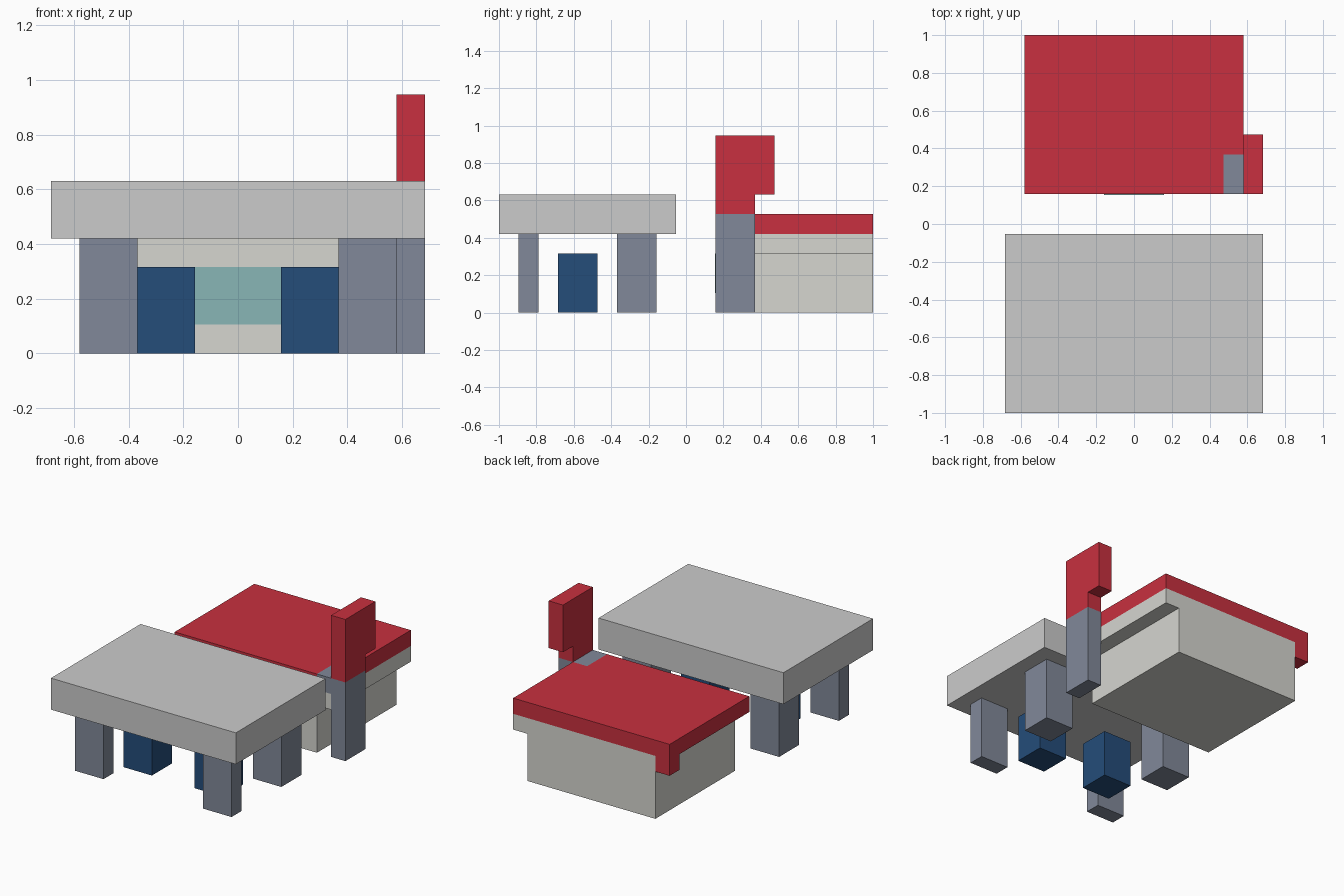
import bpy, bmesh
from mathutils import Vector

if "Cube" in bpy.data.objects:
    bpy.data.objects.remove(bpy.data.objects["Cube"])

U = 2 / 19  # every part sits on a grid of 19 steps over the longest side


def material(name, rgb):
    m = bpy.data.materials.new(name)
    m.diffuse_color = (*rgb, 1)
    m.use_nodes = True
    m.node_tree.nodes["Principled BSDF"].inputs["Base Color"].default_value = m.diffuse_color
    return m


RED = material("red", (0.58, 0.03, 0.05))
CREAM = material("cream", (0.67, 0.67, 0.63))
SLATE = material("slate", (0.22, 0.25, 0.32))
BLUE = material("blue", (0.018, 0.074, 0.195))
TEAL = material("teal", (0.25, 0.47, 0.47))


def prism(name, axis, lo, hi, profile, mat=None):
    """Extrude a profile along an axis; the profile holds the other two coordinates in order."""
    bm = bmesh.new()
    verts = []
    for p in profile:
        c = list(p)
        c.insert("xyz".index(axis), lo)
        verts.append(bm.verts.new(Vector(c) * U))
    face = bm.faces.new(verts)
    step = Vector([float(a == axis) for a in "xyz"]) * (hi - lo) * U
    out = bmesh.ops.extrude_face_region(bm, geom=[face])["geom"]
    bmesh.ops.translate(bm, vec=step, verts=[g for g in out if isinstance(g, bmesh.types.BMVert)])
    bmesh.ops.recalc_face_normals(bm, faces=bm.faces)
    mesh = bpy.data.meshes.new(name)
    bm.to_mesh(mesh)
    bm.free()
    if mat:
        mesh.materials.append(mat)
    obj = bpy.data.objects.new(name, mesh)
    bpy.context.collection.objects.link(obj)
    return obj


def box(name, x, y, z, mat=None):
    return prism(name, "z", z[0], z[1], [(x[0], y[0]), (x[1], y[0]), (x[1], y[1]), (x[0], y[1])], mat)


# Table top, with legs and stools on both sides
box("table_top", (-6.5, 6.5), (-9.5, -0.5), (4, 6))
for side, s in (("left", -1), ("right", 1)):
    outer = sorted((3.5 * s, 5.5 * s))
    inner = sorted((1.5 * s, 3.5 * s))
    box(f"front_leg_{side}", outer, (-8.5, -7.5), (0, 4), SLATE)
    box(f"back_leg_{side}", outer, (-3.5, -1.5), (0, 4), SLATE)
    box(f"stool_{side}", inner, (-6.5, -4.5), (0, 3), BLUE)

# Base block with a ledge on the right, and its front panel
prism("base", "y", 1.5, 9.5,
      [(-4.5, 0), (4.5, 0), (4.5, 3), (5.5, 3), (5.5, 4), (-4.5, 4)], CREAM)
box("front_panel", (-1.5, 1.5), (1.47, 1.6), (1, 3), TEAL)

# Red cover, notched at the front right for the arm, with a drop at the back left
prism("cover", "z", 4, 5,
      [(-5.5, 1.5), (4.5, 1.5), (4.5, 3.5), (5.5, 3.5), (5.5, 9.5), (-5.5, 9.5)], RED)
box("cover_drop", (-5.5, -4.5), (8.5, 9.5), (3, 4), RED)

# Post with its short arm and the red upright above it
box("post", (5.5, 6.5), (1.5, 3.5), (0, 5), SLATE)
box("arm", (4.5, 5.5), (1.5, 3.5), (4, 5), SLATE)
prism("upright", "x", 5.5, 6.5,
      [(1.5, 5), (3.5, 5), (3.5, 6), (4.5, 6), (4.5, 9), (1.5, 9)], RED)
